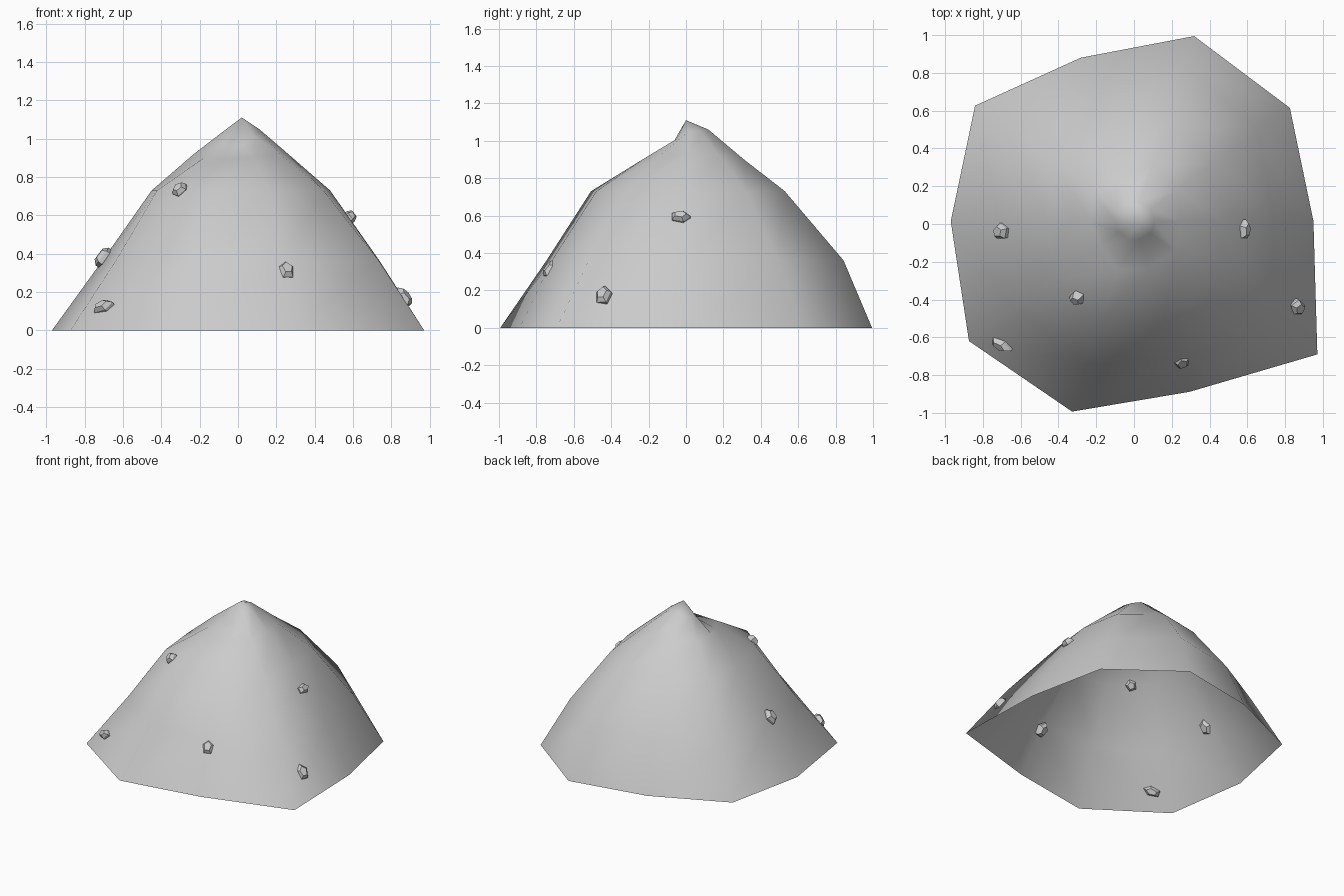
import bpy, bmesh
from math import sin, cos, pi, radians
from mathutils import Vector, Matrix

if "Cube" in bpy.data.objects:
    bpy.data.objects.remove(bpy.data.objects["Cube"])

SIDES = 10


def finish(bm, name, smooth):
    bmesh.ops.recalc_face_normals(bm, faces=bm.faces)
    me = bpy.data.meshes.new(name)
    bm.to_mesh(me)
    bm.free()
    for p in me.polygons:
        p.use_smooth = smooth
    ob = bpy.data.objects.new(name, me)
    bpy.context.collection.objects.link(ob)
    return ob


# mound: open-bottomed shell of irregular ten-sided rings, one radius per column
radii = [
    [.95, 1.02, 1.03, .91, 1.04, .97, 1.08, 1.06, .95, 1.20],
    [.74, .81, .87, .76, .82, .71, .79, .80, .77, .91],
    [.48, .52, .54, .48, .53, .45, .52, .55, .52, .55],
    [.25, .28, .31, .27, .27, .23, .22, .27, .26, .27],
    [.11, .11, .11, .11, .11, .10, .10, .10, .10, .11],
]
heights = [
    [0] * SIDES,
    [.36] * SIDES,
    [.73] * SIDES,
    [.93, .92, .90, .92, .92, .92, .90, .89, .90, .92],
    [1.05, 1.05, 1.06, 1.06, 1.02, 1.02, .97, .96, .97, 1.01],
]
bm = bmesh.new()
rings = []
for rs, zs in zip(radii, heights):
    rings.append([bm.verts.new((r * cos(i * pi / 5), r * sin(i * pi / 5) + .015, z))
                  for i, (r, z) in enumerate(zip(rs, zs))])
for low, high in zip(rings, rings[1:]):
    for i in range(SIDES):
        j = (i + 1) % SIDES
        bm.faces.new((low[i], low[j], high[j], high[i]))
apex = bm.verts.new((.02, 0, 1.11))
for i in range(SIDES):
    bm.faces.new((rings[-1][i], rings[-1][(i + 1) % SIDES], apex))
finish(bm, "mound", True)


# pebbles: flat five-sided stones half sunk into the slope
def pebble(name, pos, width, height, spin):
    out = Vector((pos[0], pos[1], 0)).normalized()
    normal = (out * .8 + Vector((0, 0, .6))).normalized()
    side = Vector((0, 0, 1)).cross(out)
    up = normal.cross(side)
    basis = Matrix((side, up, normal)).transposed().to_4x4()
    bm = bmesh.new()
    layers = []
    for scale, depth in ((.62, -.032), (1, -.01), (1, .01), (.62, .032)):
        layers.append([bm.verts.new((scale * cos(a) * width / 2,
                                     scale * sin(a) * height / 2, depth))
                       for a in (pi / 2 + k * 2 * pi / 5 for k in range(5))])
    for a, b in zip(layers, layers[1:]):
        for k in range(5):
            n = (k + 1) % 5
            bm.faces.new((a[k], a[n], b[n], b[k]))
    bm.faces.new(layers[0])
    bm.faces.new(layers[-1])
    bm.transform(Matrix.Translation(pos) @ basis @ Matrix.Rotation(radians(spin), 4, 'Z'))
    finish(bm, name, False)


stones = [
    ((-.70, -.04, .38), .12, .09, 90),
    ((.58, -.03, .59), .07, .11, -90),
    ((-.30, -.39, .73), .08, .09, -20),
    ((.86, -.44, .17), .09, .12, 5),
    ((.25, -.72, .31), .09, .115, 0),
    ((-.70, -.635, .12), .07, .13, -65),
]
for n, s in enumerate(stones, 1):
    pebble(f"pebble_{n}", *s)
